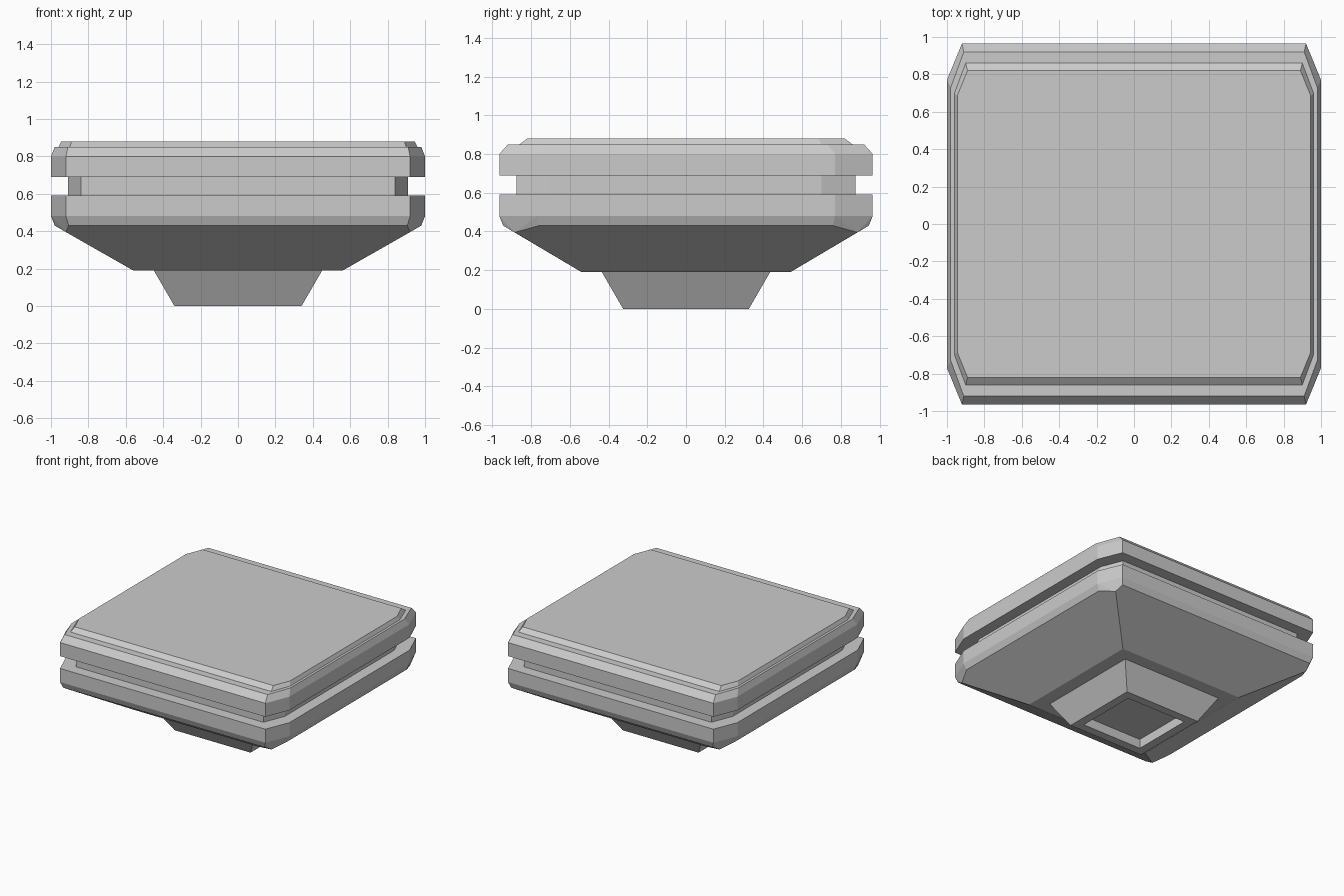
import bpy, bmesh, math

if "Cube" in bpy.data.objects:
    bpy.data.objects.remove(bpy.data.objects["Cube"])


def rect(x, y, z):
    return [(x, y, z), (-x, y, z), (-x, -y, z), (x, -y, z)]


def octagon(x, y, cx, cy, z):
    # x, y: half sizes; cx, cy: where the corner cuts begin
    return [(x, cy, z), (cx, y, z), (-cx, y, z), (-x, cy, z),
            (-x, -cy, z), (-cx, -y, z), (cx, -y, z), (x, -cy, z)]


def finish(name, bm):
    bmesh.ops.recalc_face_normals(bm, faces=bm.faces[:])
    mesh = bpy.data.meshes.new(name)
    bm.to_mesh(mesh)
    bm.free()
    obj = bpy.data.objects.new(name, mesh)
    bpy.context.collection.objects.link(obj)
    return obj


def loft(name, rings):
    # Skin a stack of rings and cap both ends
    bm = bmesh.new()
    loops = [[bm.verts.new(p) for p in ring] for ring in rings]
    n = len(loops[0])
    for a, b in zip(loops, loops[1:]):
        for i in range(n):
            j = (i + 1) % n
            bm.faces.new((a[i], a[j], b[j], b[i]))
    bm.faces.new(loops[0])
    bm.faces.new(loops[-1])
    return finish(name, bm)


def hull(name, points):
    bm = bmesh.new()
    for p in points:
        bm.verts.new(p)
    bmesh.ops.convex_hull(bm, input=bm.verts[:])
    bmesh.ops.dissolve_limit(bm, angle_limit=math.radians(1.5),
                             verts=bm.verts[:], edges=bm.edges[:])
    return finish(name, bm)


# Foot with a square recess underneath
loft("foot", [rect(0.45, 0.435, 0.19), rect(0.34, 0.325, 0),
              rect(0.27, 0.255, 0), rect(0.27, 0.255, 0.075)])

# Lower slab: cut-corner band running down into a four-sided taper
hull("lower_slab",
     octagon(1.0, 0.965, 0.92, 0.77, 0.59)
     + octagon(1.0, 0.965, 0.92, 0.77, 0.48)
     + octagon(0.98, 0.945, 0.905, 0.76, 0.43)
     + rect(0.92, 0.885, 0.395)
     + rect(0.56, 0.54, 0.19))

# Recessed neck between the slabs
loft("neck", [octagon(0.91, 0.875, 0.84, 0.70, z) for z in (0.59, 0.69)])

# Upper slab with bevelled rim
loft("upper_slab", [octagon(1.0, 0.965, 0.92, 0.77, 0.69),
                    octagon(1.0, 0.965, 0.92, 0.77, 0.80),
                    octagon(0.98, 0.92, 0.91, 0.73, 0.85)])

# Raised top panel
loft("top_panel", [octagon(0.96, 0.86, 0.90, 0.70, 0.85),
                   octagon(0.945, 0.82, 0.89, 0.685, 0.88)])
